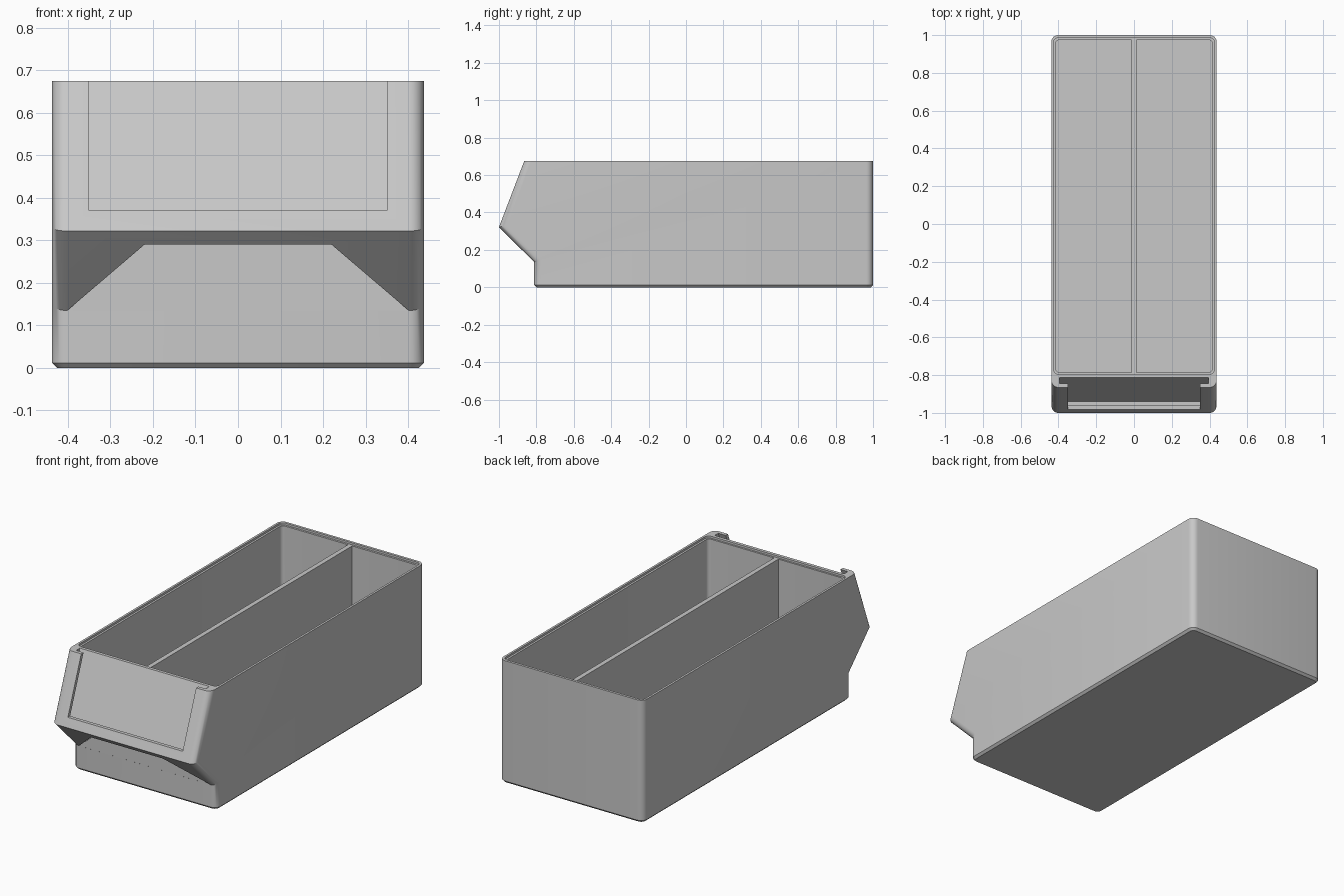
import bpy, bmesh, math

if "Cube" in bpy.data.objects:
    bpy.data.objects.remove(bpy.data.objects["Cube"])

grey = bpy.data.materials.new("light_grey_plastic")
grey.use_nodes = True
colour = (0.58, 0.58, 0.58, 1)
grey.diffuse_color = colour
grey.node_tree.nodes["Principled BSDF"].inputs["Base Color"].default_value = colour

TOP = 0.675
HALF = 0.438


def prism(name, pts, lo, hi, place, bevels=()):
    """Extrude a profile from lo to hi; place maps (u, v, depth) to x, y, z.
    bevels lists (edge test, offset, segments)."""
    bm = bmesh.new()
    a = [bm.verts.new(place(u, v, lo)) for u, v in pts]
    b = [bm.verts.new(place(u, v, hi)) for u, v in pts]
    bm.faces.new(a)
    bm.faces.new(b[::-1])
    for i in range(len(pts)):
        j = (i + 1) % len(pts)
        bm.faces.new((a[i], b[i], b[j], a[j]))
    bmesh.ops.recalc_face_normals(bm, faces=bm.faces)
    for test, offset, segments in bevels:
        edges = [e for e in bm.edges if test(*(v.co for v in e.verts))]
        bmesh.ops.bevel(bm, geom=edges, offset=offset, segments=segments,
                        profile=0.5, affect='EDGES', clamp_overlap=True)
    bmesh.ops.recalc_face_normals(bm, faces=bm.faces)
    me = bpy.data.meshes.new(name)
    bm.to_mesh(me)
    bm.free()
    me.materials.append(grey)
    ob = bpy.data.objects.new(name, me)
    bpy.context.collection.objects.link(ob)
    return ob


def side(u, v, d):      # profile in y, z
    return (d, u, v)


def front(u, v, d):     # profile in x, z
    return (u, d, v)


def plan(u, v, d):      # profile in x, y
    return (u, v, d)


def rect(x0, x1, y0, y1):
    return [(x0, y0), (x1, y0), (x1, y1), (x0, y1)]


def activate(ob):
    bpy.ops.object.select_all(action='DESELECT')
    ob.select_set(True)
    bpy.context.view_layer.objects.active = ob


def cut(ob, cutter):
    activate(ob)
    m = ob.modifiers.new("cut", 'BOOLEAN')
    m.operation = 'DIFFERENCE'
    m.solver = 'EXACT'
    m.object = cutter
    bpy.ops.object.modifier_apply(modifier=m.name)
    bpy.data.objects.remove(cutter)


# Outer shell with the sloped label holder at the front
FRONT = -0.812
profile = [(FRONT, 0), (1, 0), (1, TOP), (-0.865, TOP), (-1, 0.322), (FRONT, 0.135)]


def corner_edge(p, q):
    same_side = abs(p.x - q.x) < 1e-4
    along_end = (p.y > 0.99 and q.y > 0.99) or (p.y < -0.8 and q.y < -0.8)
    return same_side and along_end


def vertical(p, q):
    return abs(p.z - q.z) > 0.01


def base_edge(p, q):
    return p.z < 1e-4 and q.z < 1e-4


bin_body = prism("bin_body", profile, -HALF, HALF, side,
                 [(corner_edge, 0.036, 6), (base_edge, 0.012, 1)])

# Main cavity and the shallow step around the rim
cut(bin_body, prism("cavity", rect(-0.415, 0.415, -0.785, 0.975), 0.02, 0.8, plan,
                    [(vertical, 0.02, 5)]))
cut(bin_body, prism("rim_step", rect(-0.426, 0.426, -0.795, 0.986), 0.664, 0.8, plan,
                    [(vertical, 0.026, 5)]))

# Finger notch under the holder
cut(bin_body, prism("notch", [(-0.46, 0.085), (0.46, 0.085), (0.22, 0.29), (-0.22, 0.29)],
                    -1.1, FRONT - 0.0003, front))


# Label slot and its window, parallel to the sloped front
def slope_cutter(name, near, far, bottom, half_width):
    def y(z):
        return -1 + (z - 0.322) * 0.135 / (TOP - 0.322)
    top = 0.75
    pts = [(y(bottom) + near, bottom), (y(bottom) + far, bottom),
           (y(top) + far, top), (y(top) + near, top)]
    return prism(name, pts, -half_width, half_width, side)


cut(bin_body, slope_cutter("label_slot", 0.02, 0.052, 0.345, 0.395))
cut(bin_body, slope_cutter("label_window", -0.06, 0.03, 0.37, 0.35))

# Lengthwise divider
divider = prism("divider", rect(-0.013, 0.013, -0.787, 0.977), 0.015, 0.664, plan)

activate(bin_body)
bpy.ops.object.shade_smooth_by_angle(angle=math.radians(30))
